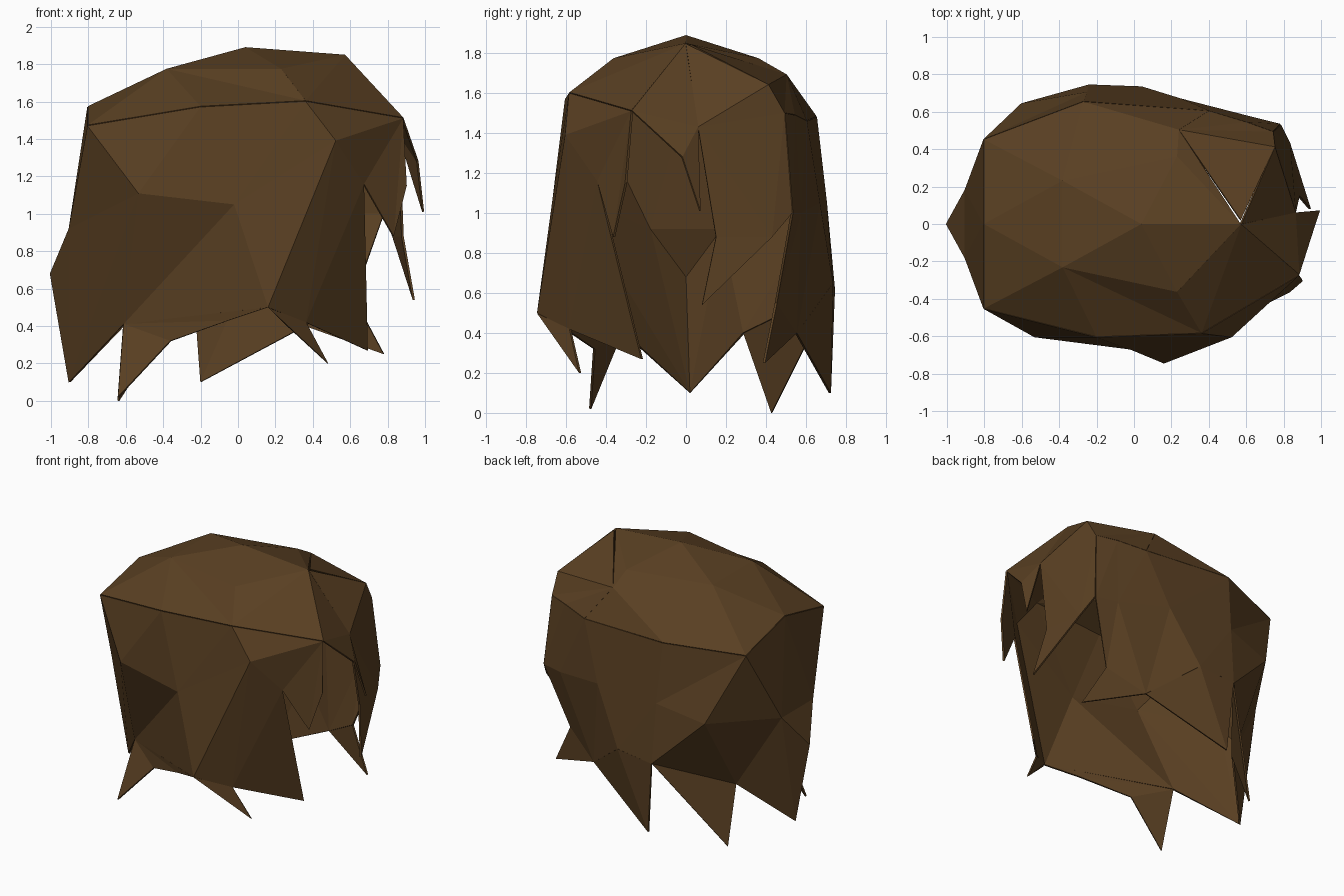
import bpy, bmesh

if "Cube" in bpy.data.objects:
    bpy.data.objects.remove(bpy.data.objects["Cube"])

mat = bpy.data.materials.new("brown_hair")
mat.diffuse_color = (0.10, 0.05, 0.016, 1)
mat.use_nodes = True
mat.node_tree.nodes["Principled BSDF"].inputs["Base Color"].default_value = mat.diffuse_color


def make(name, faces):
    """Flat-shaded thin shell from a list of triangles."""
    bm = bmesh.new()
    for f in faces:
        if len(set(f)) == 3:
            bm.faces.new([bm.verts.new(p) for p in f])
    bmesh.ops.remove_doubles(bm, verts=bm.verts, dist=0.001)
    bmesh.ops.recalc_face_normals(bm, faces=bm.faces)
    me = bpy.data.meshes.new(name)
    bm.to_mesh(me)
    bm.free()
    me.materials.append(mat)
    ob = bpy.data.objects.new(name, me)
    bpy.context.collection.objects.link(ob)
    mod = ob.modifiers.new("thickness", 'SOLIDIFY')
    mod.thickness = 0.012
    mod.offset = 0
    return ob


def strip(a, b):
    """Triangles between two polylines of equal length."""
    out = []
    for i in range(len(a) - 1):
        out += [(a[i], b[i], b[i + 1]), (a[i], b[i + 1], a[i + 1])]
    return out


def fan(c, pts):
    return [(c, pts[i], pts[i + 1]) for i in range(len(pts) - 1)]


# key points shared by several parts
TOP = (0.04, 0, 1.885)
BROW = (0.57, 0, 1.845)
PART = (0.24, 0.5, 1.69)
TEMPLE = (0.88, -0.27, 1.51)
LEFT = (-0.8, -0.45, 1.47)
REAR = (-0.8, 0, 1.57)
BACK = (-0.8, 0.45, 1.45)
TAIL = (-1, 0, 0.68)
NAPE = (-0.9, 0.02, 0.1)
FRONT_LOW = (0.16, -0.74, 0.5)
REAR_F, REAR_B = (-0.9, -0.18, 0.92), (-0.9, 0.18, 0.92)

# rings around the head: rim of the crown, middle of the wall, hem
rim = [TEMPLE, (0.36, -0.58, 1.6), (-0.2, -0.6, 1.57), LEFT, LEFT,
       REAR, REAR, BACK, BACK, (-0.27, 0.65, 1.48),
       (0.4, 0.6, 1.46), (0.6, 0.54, 1.49), (0.74, 0.49, 1.5)]
mid = [(0.67, -0.44, 1.16), (0.52, -0.6, 1.39), (-0.02, -0.665, 1.05),
       (-0.53, -0.6, 1.11), REAR_F, REAR_F, REAR_B, REAR_B,
       (-0.6, 0.64, 0.97), (-0.25, 0.7, 1.05),
       (0.25, 0.665, 1.05), (0.62, 0.57, 1.0), (0.78, 0.53, 1.0)]
hem = [(0.69, -0.22, 0.27), (0.36, -0.58, 0.42), FRONT_LOW,
       (-0.61, -0.32, 0.41), NAPE, TAIL, TAIL, NAPE, (-0.61, 0.29, 0.4),
       (-0.24, 0.74, 0.62), (0.04, 0.73, 0.65), (0.36, 0.55, 0.4),
       (0.62, 0.45, 0.55)]
make("side_hair", strip(rim, mid) + strip(mid, hem))

# crown, mirrored front to back
FL, FR = (-0.38, -0.23, 1.77), (0.23, -0.36, 1.77)
BL, BR = [(x, -y, z) for x, y, z in (FL, FR)]
inner = [BROW, FR, FL, FL, FL, FL, BL, BL, BL, BL, PART]
make("crown", strip(rim[:11], inner)
     + fan(TOP, [BROW, FR, FL, BL, BR, BROW])
     + [(BR, PART, BROW), (BL, PART, BR)])

# hanging locks below the hem
SLIT = (-0.05, -0.62, 0.43)
make("front_left_lock", [(hem[3], (-0.64, -0.48, 0.02), (-0.36, -0.46, 0.32)),
     (hem[3], (-0.36, -0.46, 0.32), SLIT), (hem[3], SLIT, FRONT_LOW)])
make("front_right_lock", [(FRONT_LOW, (0.48, -0.53, 0.2), hem[1]),
     (FRONT_LOW, (0.27, -0.62, 0.4), (0.48, -0.53, 0.2))])
make("back_left_lock", [(hem[8], (-0.64, 0.43, 0.0), hem[9])])
make("back_lock", fan((-0.2, 0.72, 0.1), [hem[9], hem[10], hem[11]]))
make("back_right_lock", [(hem[11], (0.78, 0.39, 0.25), hem[12])])

# fringe around the face opening
FRINGE = (0.86, 0.06, 1.43)
CREST = (0.75, 0.41, 1.64)
CHEEK = (0.83, 0.43, 0.88)
INNER_EDGE = (0.88, 0.15, 0.88)
make("short_fringe", fan(FRINGE,
     [BROW, TEMPLE, (0.96, -0.02, 1.28), (0.99, 0.07, 1.01)])
     + [(BROW, TEMPLE, rim[1]), (BROW, rim[1], FR)])
make("temple_lock", fan(TEMPLE,
     [(0.9, -0.3, 1.15), (0.83, -0.36, 0.88), mid[0]]))
make("long_fringe", fan(FRINGE, [BROW, CREST, rim[12], CHEEK, INNER_EDGE])
     + [(rim[12], mid[12], CHEEK), (CHEEK, (0.94, 0.08, 0.54), INNER_EDGE)]
     + fan(PART, [(0.57, 0.02, 1.84), CREST, rim[12], rim[11], rim[10]]))
